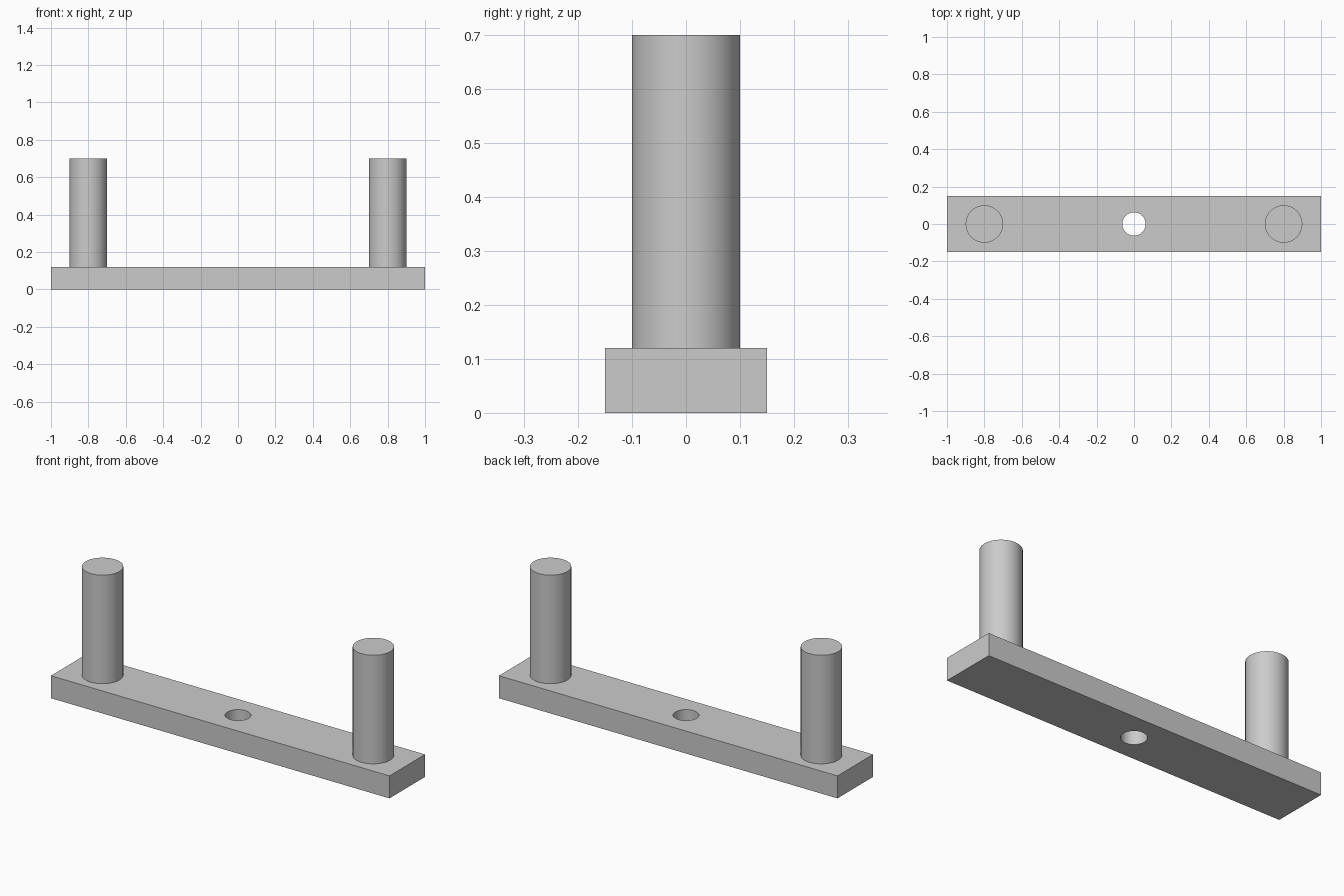
import bpy
import math

LENGTH, DEPTH, THICKNESS = 2.0, 0.3, 0.12
PEG_RADIUS, PEG_TOP, PEG_X = 0.1, 0.7, 0.8
HOLE_RADIUS = 0.0625

default_cube = bpy.data.objects.get("Cube")
if default_cube:
    bpy.data.objects.remove(default_cube, do_unlink=True)

# Single plain grey
grey = bpy.data.materials.new("plain_grey")
grey.use_nodes = True
colour = (0.6, 0.6, 0.6, 1.0)
grey.diffuse_color = colour
grey.node_tree.nodes["Principled BSDF"].inputs["Base Color"].default_value = colour


def cylinder(name, radius, bottom, top, x=0.0):
    bpy.ops.mesh.primitive_cylinder_add(
        vertices=64, radius=radius, depth=top - bottom,
        location=(x, 0, (bottom + top) / 2))
    obj = bpy.context.object
    obj.name = name
    obj.data.materials.append(grey)
    bpy.ops.object.shade_smooth_by_angle(angle=math.radians(30))
    return obj


# Flat base bar
bpy.ops.mesh.primitive_cube_add(size=1, location=(0, 0, THICKNESS / 2))
bar = bpy.context.object
bar.name = "base_bar"
bar.scale = (LENGTH, DEPTH, THICKNESS)
bpy.ops.object.transform_apply(location=False, rotation=False, scale=True)
bar.data.materials.append(grey)

# Screw hole through the middle of the bar
cutter = cylinder("hole_cutter", HOLE_RADIUS, -THICKNESS, 2 * THICKNESS)
cutter.hide_render = True
hole = bar.modifiers.new("screw_hole", 'BOOLEAN')
hole.operation = 'DIFFERENCE'
hole.solver = 'EXACT'
hole.object = cutter
bpy.ops.object.select_all(action='DESELECT')
bar.select_set(True)
bpy.context.view_layer.objects.active = bar
bpy.ops.object.modifier_apply(modifier=hole.name)
bpy.data.objects.remove(cutter, do_unlink=True)
bpy.ops.object.shade_smooth_by_angle(angle=math.radians(30))

# Upright pegs, one at each end
for side, sign in (("left", 1), ("right", -1)):
    cylinder(side + "_peg", PEG_RADIUS, THICKNESS, PEG_TOP, sign * PEG_X)
